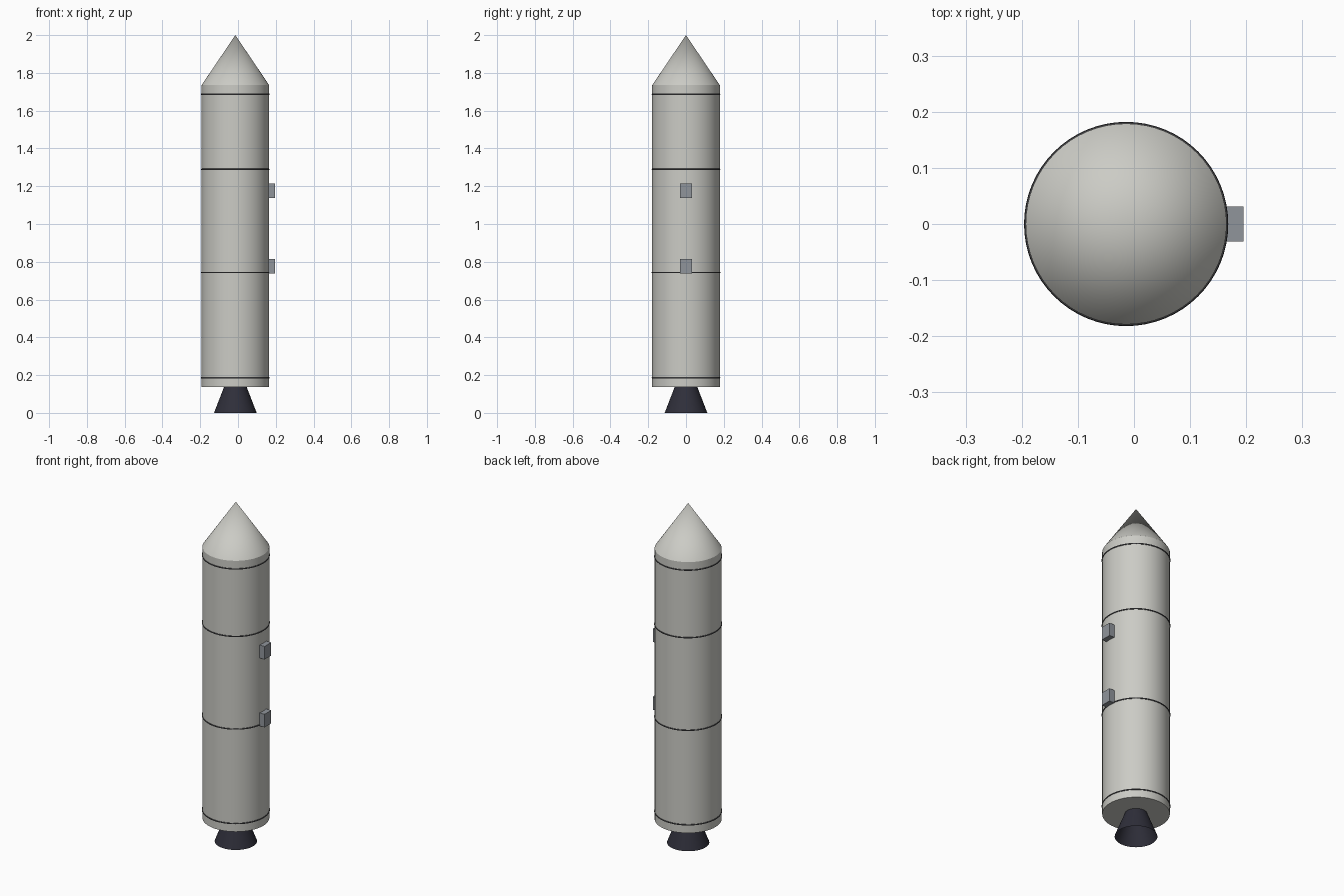
import bpy

if "Cube" in bpy.data.objects:
    bpy.data.objects.remove(bpy.data.objects["Cube"], do_unlink=True)

AXIS_X = -0.014      # the tank axis sits slightly off centre
RADIUS = 0.179
BASE_Z, SHOULDER_Z, TIP_Z = 0.138, 1.735, 2.0
SIDES = 64


def material(name, rgb):
    mat = bpy.data.materials.new(name)
    mat.use_nodes = True
    colour = (*rgb, 1.0)
    mat.diffuse_color = colour
    mat.node_tree.nodes["Principled BSDF"].inputs["Base Color"].default_value = colour
    return mat


shell = material("pale grey shell", (0.60, 0.60, 0.56))
seam = material("dark grey seam", (0.06, 0.06, 0.065))
metal = material("blue grey metal", (0.28, 0.30, 0.33))
engine = material("dark engine", (0.028, 0.028, 0.042))


def finish(name, mat, smooth=True):
    obj = bpy.context.object
    obj.name = name
    obj.data.materials.append(mat)
    if smooth:
        bpy.ops.object.shade_smooth_by_angle()
    return obj


def frustum(name, mat, z0, z1, r0, r1, cap='NGON'):
    bpy.ops.mesh.primitive_cone_add(
        vertices=SIDES, radius1=r0, radius2=r1, depth=z1 - z0,
        end_fill_type=cap, location=(AXIS_X, 0, (z0 + z1) / 2))
    return finish(name, mat)


# Cylindrical body and pointed nose
frustum("body", shell, BASE_Z, SHOULDER_Z, RADIUS, RADIUS)
frustum("nose_cone", shell, SHOULDER_Z, TIP_Z, RADIUS, 0)

# Open engine bell under the body
frustum("engine_nozzle", engine, 0, BASE_Z + 0.004, 0.113, 0.058, cap='NOTHING')

# Thin seam rings around the body
for i, z in enumerate((0.186, 0.743, 1.289, 1.687)):
    bpy.ops.mesh.primitive_torus_add(
        major_segments=SIDES, minor_segments=8, major_radius=RADIUS - 0.001,
        minor_radius=0.004, location=(AXIS_X, 0, z))
    finish(f"seam_ring_{i + 1}", seam)

# Attachment blocks on the left side
for name, z in (("lower_attachment", 0.776), ("upper_attachment", 1.176)):
    bpy.ops.mesh.primitive_cube_add(size=1, location=(0.173, 0, z))
    bpy.context.object.scale = (0.044, 0.062, 0.077)
    bpy.ops.object.transform_apply(location=False, rotation=False, scale=True)
    finish(name, metal, smooth=False)
